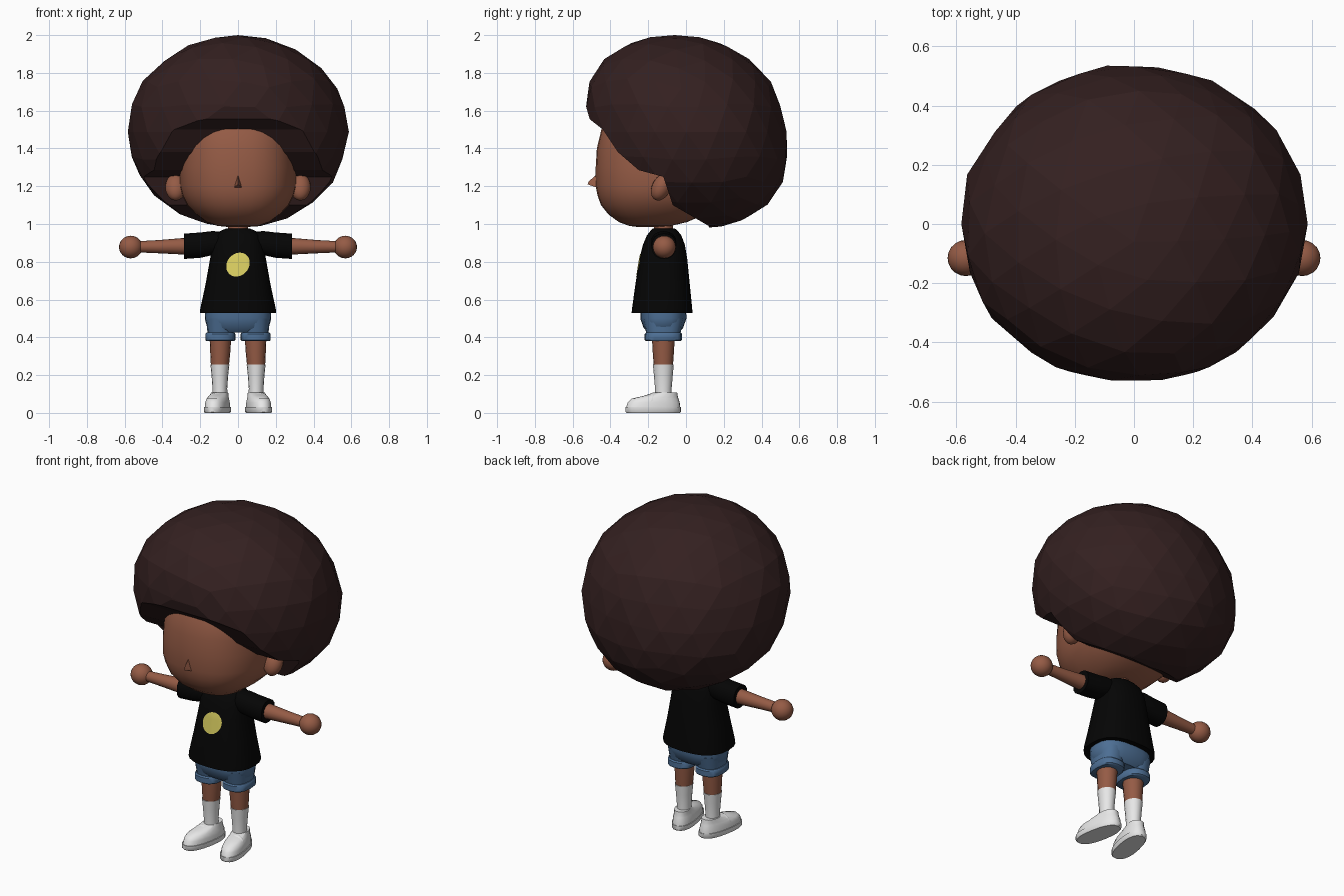
import bpy, bmesh, math, random
from mathutils import Vector, Matrix
from mathutils.bvhtree import BVHTree

random.seed(4)
if "Cube" in bpy.data.objects:
    bpy.data.objects.remove(bpy.data.objects["Cube"])


def material(name, r, g, b):
    m = bpy.data.materials.new(name)
    m.use_nodes = True
    m.diffuse_color = (r, g, b, 1)
    bsdf = m.node_tree.nodes["Principled BSDF"]
    bsdf.inputs["Base Color"].default_value = (r, g, b, 1)
    bsdf.inputs["Roughness"].default_value = 0.8
    return m


SKIN = material("brown skin", 0.30, 0.105, 0.06)
HAIR = material("dark brown hair", 0.034, 0.0145, 0.0145)
BLACK = material("black cloth", 0.0015, 0.0015, 0.0015)
DENIM = material("blue denim", 0.075, 0.16, 0.30)
WHITE = material("white", 0.8, 0.8, 0.8)
YELLOW = material("yellow print", 0.70, 0.62, 0.12)


def finish(bm, name, mat, smooth=True):
    """Turn a bmesh into a named, coloured object."""
    bmesh.ops.recalc_face_normals(bm, faces=bm.faces)
    mesh = bpy.data.meshes.new(name)
    bm.to_mesh(mesh)
    bm.free()
    mesh.materials.append(mat)
    ob = bpy.data.objects.new(name, mesh)
    bpy.context.collection.objects.link(ob)
    bpy.ops.object.select_all(action="DESELECT")
    ob.select_set(True)
    bpy.context.view_layer.objects.active = ob
    if smooth:
        bpy.ops.object.shade_smooth_by_angle(angle=math.radians(42))
    return ob


def loft(name, mat, rings, n=20, p=2.0, along_x=False, side=1, turn=None):
    """Skin rings of (height, centre a, centre b, radius a, radius b)."""
    bm = bmesh.new()
    loops = []
    for h, ca, cb, ra, rb in rings:
        loop = []
        for i in range(n):
            t = math.tau * i / n
            c, s = math.cos(t), math.sin(t)
            a = ca + ra * math.copysign(abs(c) ** (2 / p), c)
            b = cb + rb * math.copysign(abs(s) ** (2 / p), s)
            co = Vector((h, a, b) if along_x else (a, b, h))
            if turn:
                co = turn @ co
            co.x *= side
            loop.append(bm.verts.new(co))
        loops.append(loop)
    for lo, hi in zip(loops, loops[1:]):
        for i in range(n):
            j = (i + 1) % n
            bm.faces.new((lo[i], lo[j], hi[j], hi[i]))
    bm.faces.new(loops[0])
    bm.faces.new(loops[-1])
    return finish(bm, name, mat)


def ball(name, mat, centre, radii, tilt=0.0):
    bm = bmesh.new()
    m = Matrix.Translation(centre) @ Matrix.Rotation(tilt, 4, "X") @ Matrix.Diagonal((*radii, 1))
    bmesh.ops.create_uvsphere(bm, u_segments=20, v_segments=12, radius=1, matrix=m)
    return finish(bm, name, mat)


# Hair: full, slightly leaning faceted ball, carved away over the face and neck
bm = bmesh.new()
bmesh.ops.create_icosphere(bm, subdivisions=3, radius=1)
P = 2.25
for v in bm.verts:
    x, y, z = v.co
    k = math.hypot(y, z) / max((abs(y) ** P + abs(z) ** P) ** (1 / P), 0.001)
    y, z = y * k, z * k
    j = 1 + random.uniform(-0.012, 0.012)
    v.co = (0.587 * x * j, 0.536 * y * j - 0.06 * z, 1.488 + 0.512 * z)
hair = finish(bm, "hair", HAIR, smooth=False)

bm = bmesh.new()
outline = [(-0.8, 1.7), (-0.545, 1.68), (-0.51, 1.555), (-0.44, 1.5), (-0.36, 1.38), (-0.25, 1.285),
           (-0.12, 1.25), (-0.07, 1.1), (0.12, 0.99), (0.14, 0.8), (-0.8, 0.8)]
face = bm.faces.new([bm.verts.new((-1, y, z)) for y, z in outline])
ext = bmesh.ops.extrude_face_region(bm, geom=[face])["geom"]
bmesh.ops.translate(bm, vec=(2, 0, 0), verts=[e for e in ext if isinstance(e, bmesh.types.BMVert)])
cutter = finish(bm, "hair_cutter", HAIR, smooth=False)
cutter.hide_render = True
mod = hair.modifiers.new("face opening", "BOOLEAN")
mod.operation = "DIFFERENCE"
mod.object = cutter
bpy.context.view_layer.objects.active = hair
bpy.ops.object.modifier_apply(modifier=mod.name)
bpy.data.objects.remove(cutter)

# Head: (height, centre depth, half width, half depth)
head = [(0.985, -0.2, 0.06, 0.06), (0.99, -0.19, 0.11, 0.11), (1.01, -0.175, 0.165, 0.18),
        (1.05, -0.155, 0.22, 0.255), (1.1, -0.14, 0.27, 0.31), (1.15, -0.13, 0.295, 0.338),
        (1.2, -0.13, 0.308, 0.348), (1.3, -0.13, 0.308, 0.348), (1.4, -0.13, 0.3, 0.342),
        (1.5, -0.13, 0.285, 0.318), (1.6, -0.13, 0.22, 0.26)]
loft("head", SKIN, [(z, 0, c, w, d) for z, c, w, d in head], n=32, p=2.4)
loft("neck", SKIN, [(z, 0, -0.12, 0.052, 0.05) for z in (0.9, 1.03)], n=16)

# Nose: small wedge
bm = bmesh.new()
corners = [(-0.024, -0.465, 1.19), (0.024, -0.465, 1.19), (0, -0.465, 1.27), (0, -0.521, 1.21),
           (0, -0.515, 1.225)]
bmesh.ops.convex_hull(bm, input=[bm.verts.new(c) for c in corners])
finish(bm, "nose", SKIN, smooth=False)

# Shirt body: (height, half width, front, back)
shirt = [(0.53, 0.2, -0.288, 0.034), (0.55, 0.2, -0.286, 0.033), (0.68, 0.172, -0.268, 0.02),
         (0.82, 0.147, -0.245, 0.006), (0.89, 0.138, -0.228, -0.006), (0.94, 0.12, -0.207, -0.025),
         (0.965, 0.09, -0.187, -0.045), (0.977, 0.06, -0.175, -0.06)]
body = loft("shirt_body", BLACK,
            [(z, 0, (f + b) / 2, w, (b - f) / 2) for z, w, f, b in shirt], n=24, p=2.5)

# Chest print: thin sheet laid on the shirt front
bm = bmesh.new()
bm.from_mesh(body.data)
tree = BVHTree.FromBMesh(bm)
bm.free()
bm = bmesh.new()
bmesh.ops.create_grid(bm, x_segments=12, y_segments=12, size=1)
for v in bm.verts:
    x, y, _ = v.co
    u, w = x * math.sqrt(1 - y * y / 2), y * math.sqrt(1 - x * x / 2)
    px, pz = 0.062 * u + 0.005 * w, 0.785 + 0.063 * w + 0.005 * u
    hit = tree.ray_cast(Vector((px, -1, pz)), Vector((0, 1, 0)))[0]
    v.co = (px, hit.y - 0.003, pz)
finish(bm, "chest_print", YELLOW)

# Shorts seat
loft("shorts_seat", DENIM, [(0.425, 0, -0.12, 0.13, 0.08), (0.45, 0, -0.12, 0.163, 0.105),
                            (0.5, 0, -0.12, 0.176, 0.122), (0.56, 0, -0.12, 0.172, 0.12)],
     n=24, p=2.6)

# Paired parts
for label, s in (("left", 1), ("right", -1)):
    ball(label + "_ear", SKIN, (s * 0.33, -0.13, 1.195), (0.055, 0.05, 0.075), tilt=-0.45)
    loft(label + "_sleeve", BLACK, [(0.05, -0.12, 0.9, 0.06, 0.06), (0.14, -0.118, 0.898, 0.068, 0.064),
                                    (0.2, -0.117, 0.888, 0.066, 0.067), (0.285, -0.117, 0.882, 0.065, 0.067)],
         n=16, p=2.3, along_x=True, side=s)
    loft(label + "_arm", SKIN, [(0.2, -0.117, 0.882, 0.046, 0.046), (0.3, -0.117, 0.882, 0.043, 0.043),
                                (0.42, -0.117, 0.88, 0.035, 0.035), (0.56, -0.117, 0.879, 0.028, 0.028)],
         n=16, along_x=True, side=s)
    ball(label + "_hand", SKIN, (s * 0.568, -0.115, 0.878), (0.062, 0.061, 0.06))
    loft(label + "_shorts_leg", DENIM, [(0.4, 0.092, -0.12, 0.068, 0.085), (0.44, 0.091, -0.12, 0.072, 0.095),
                                        (0.5, 0.088, -0.12, 0.08, 0.11)], n=16, p=2.5, side=s)
    loft(label + "_shorts_cuff", DENIM, [(0.38, 0.093, -0.12, 0.074, 0.092), (0.386, 0.093, -0.12, 0.079, 0.099),
                                         (0.418, 0.093, -0.12, 0.079, 0.099), (0.425, 0.093, -0.12, 0.074, 0.092)],
         n=16, p=2.6, side=s)
    loft(label + "_leg", SKIN, [(0.24, 0.096, -0.12, 0.047, 0.05), (0.32, 0.094, -0.12, 0.053, 0.056),
                                (0.41, 0.093, -0.12, 0.058, 0.061)], n=16, side=s)
    loft(label + "_sock", WHITE, [(0.06, 0.096, -0.12, 0.04, 0.045), (0.13, 0.096, -0.12, 0.039, 0.044),
                                  (0.2, 0.096, -0.12, 0.044, 0.05), (0.255, 0.096, -0.12, 0.05, 0.055)],
         n=16, side=s)

    # Shoe: low rounded toe, raised ankle, toes turned slightly outwards
    turn = Matrix.Translation((0.095, -0.1, 0)) @ Matrix.Rotation(math.radians(11), 4, "Z")
    loft(label + "_shoe_sole", WHITE, [(0, 0, -0.075, 0.06, 0.143), (0.006, 0, -0.075, 0.064, 0.149),
                                       (0.03, 0, -0.075, 0.064, 0.149)], p=2.4, side=s, turn=turn)
    loft(label + "_shoe_upper", WHITE, [(0.028, 0, -0.075, 0.06, 0.146), (0.055, 0, -0.072, 0.059, 0.14),
                                        (0.075, 0, -0.066, 0.054, 0.127), (0.09, 0, -0.035, 0.048, 0.092),
                                        (0.108, 0, -0.008, 0.043, 0.062)], p=2.3, side=s, turn=turn)
    strap_at = turn @ Vector((0, -0.09, 0.055))
    ball(label + "_shoe_strap", WHITE, (s * strap_at.x, strap_at.y, strap_at.z), (0.058, 0.028, 0.056), tilt=-0.4)
